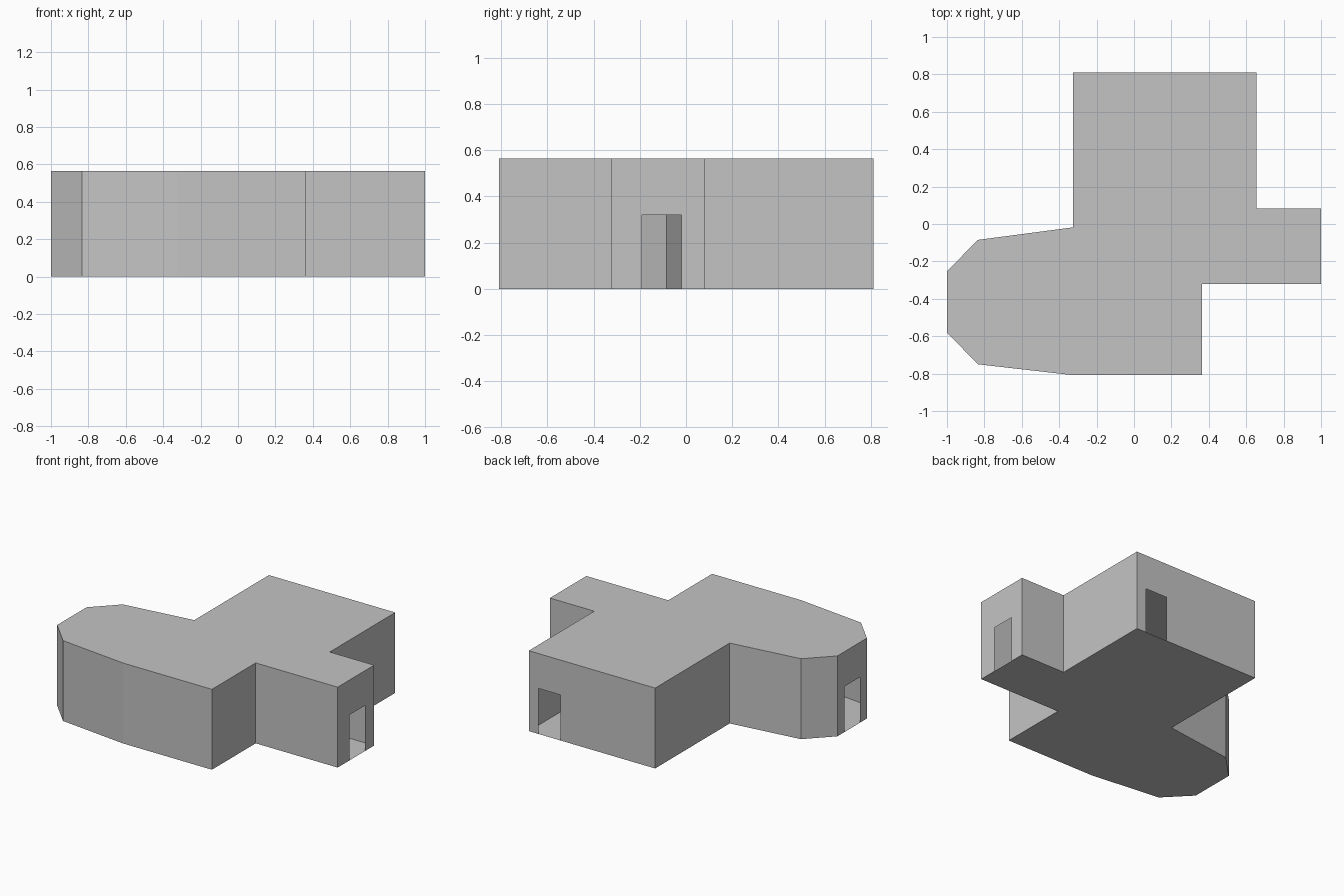
import bpy
import bmesh
from mathutils import Vector

default = bpy.data.objects.get("Cube")
if default:
    bpy.data.objects.remove(default, do_unlink=True)

HEIGHT = 0.565
DOOR_HEIGHT = 0.32

# Building footprint, counter-clockwise
OUTLINE = [(-1, -0.58), (-0.835, -0.75), (-0.327, -0.808), (0.363, -0.808),
           (0.363, -0.322), (1, -0.322), (1, 0.083), (0.655, 0.083),
           (0.655, 0.81), (-0.327, 0.81), (-0.327, -0.018),
           (-0.835, -0.085), (-1, -0.253)]

# Doorways: index of the wall -> start and end, measured along that wall
DOORS = {5: (0.132, 0.302), 8: (0.075, 0.245), 12: (0.08, 0.25)}

grey = bpy.data.materials.new("plain grey")
grey.use_nodes = True
grey.diffuse_color = (0.55, 0.55, 0.55, 1)
grey.node_tree.nodes["Principled BSDF"].inputs["Base Color"].default_value = grey.diffuse_color


def make_part(name, polygons):
    """Make one flat-shaded object from a list of polygons."""
    bm = bmesh.new()
    for points in polygons:
        bm.faces.new([bm.verts.new(p) for p in points])
    bmesh.ops.remove_doubles(bm, verts=bm.verts, dist=0.0001)
    mesh = bpy.data.meshes.new(name)
    bm.to_mesh(mesh)
    bm.free()
    mesh.materials.append(grey)
    part = bpy.data.objects.new(name, mesh)
    bpy.context.collection.objects.link(part)
    return part


# Thin outer walls, notched where there is a doorway
up = Vector((0, 0, HEIGHT))
door_up = Vector((0, 0, DOOR_HEIGHT))
corners = [Vector((x, y, 0)) for x, y in OUTLINE]
walls = []
for i, a in enumerate(corners):
    b = corners[(i + 1) % len(corners)]
    wall = [a, b, b + up, a + up]
    if i in DOORS:
        along = (b - a).normalized()
        near, far = [a + along * d for d in DOORS[i]]
        wall[1:1] = [near, near + door_up, far + door_up, far]
    walls.append(wall)
make_part("outer_walls", walls)

# Flat roof and floor
make_part("roof", [[c + up for c in corners]])
make_part("floor", [corners[::-1]])
